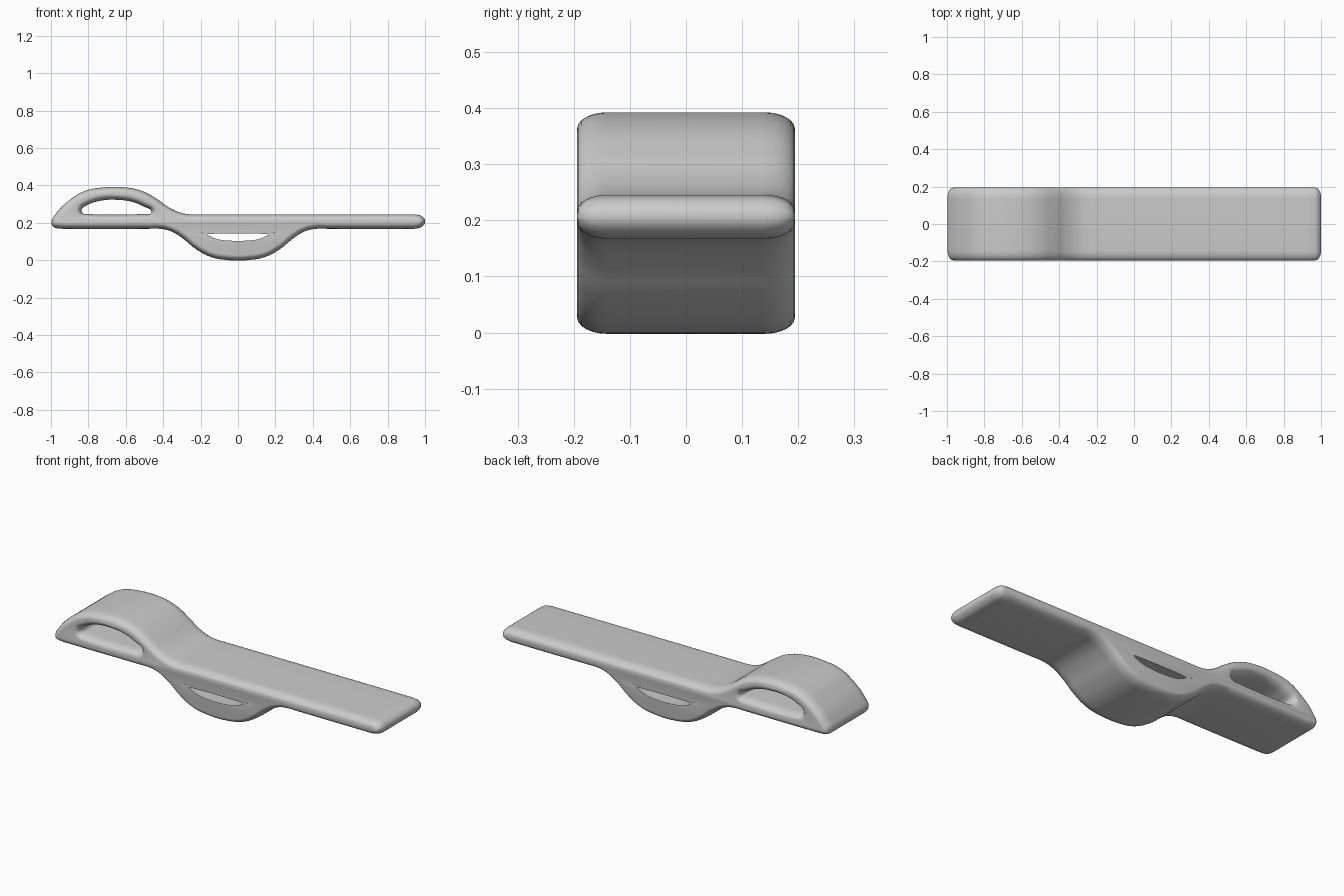
import bpy
import bmesh

if "Cube" in bpy.data.objects:
    bpy.data.objects.remove(bpy.data.objects["Cube"], do_unlink=True)

HALF_WIDTH, FLAT_HALF, ROUND = 0.194, 0.14, 0.029

# Side outline of the plank with an arch above and a cradle below
cradle = [(0.48, 0.168), (0.42, 0.168), (0.36, 0.155), (0.3, 0.12), (0.23, 0.063),
          (0.15, 0.019), (0.07, 0.002)]
outline = [(-0.997, 0.2), (-0.978, 0.243), (-0.9, 0.322), (-0.82, 0.37), (-0.73, 0.388),
           (-0.59, 0.388), (-0.5, 0.365), (-0.43, 0.325), (-0.36, 0.277), (-0.3, 0.252),
           (-0.25, 0.245), (-0.2, 0.245), (0.9, 0.245), (0.95, 0.244), (0.985, 0.234),
           (1.0, 0.207), (0.985, 0.18), (0.95, 0.169), (0.9, 0.168)]
outline += cradle + [(-x, z) for x, z in reversed(cradle)]
outline += [(-0.9, 0.168), (-0.95, 0.169), (-0.985, 0.177)]

# Openings through the arch and the cradle
arch_hole = [(-0.8, 0.247), (-0.832, 0.254), (-0.835, 0.272), (-0.8, 0.297), (-0.74, 0.317),
             (-0.65, 0.323), (-0.56, 0.31), (-0.5, 0.285), (-0.463, 0.262),
             (-0.468, 0.25), (-0.5, 0.247)]
half_hole = [(0.19, 0.168), (0.222, 0.163), (0.222, 0.147), (0.18, 0.113), (0.12, 0.086),
             (0.05, 0.076)]
cradle_hole = half_hole + [(-x, z) for x, z in reversed(half_hole)]


def add_loop(curve, points):
    spline = curve.splines.new('BEZIER')
    spline.bezier_points.add(len(points) - 1)
    for p, (x, z) in zip(spline.bezier_points, points):
        p.co = (x, z, 0)
        p.handle_left_type = p.handle_right_type = 'AUTO'
    spline.use_cyclic_u = True
    spline.resolution_u = 6


# Filled profile with rounded rims
curve = bpy.data.curves.new("profile", 'CURVE')
curve.dimensions = '2D'
curve.fill_mode = 'BOTH'
for loop in (outline, arch_hole, cradle_hole):
    add_loop(curve, loop)
curve.extrude = FLAT_HALF
curve.bevel_depth = ROUND
curve.bevel_resolution = 5
curve.offset = -ROUND
profile = bpy.data.objects.new("profile", curve)
bpy.context.collection.objects.link(profile)
graph = bpy.context.evaluated_depsgraph_get()
mesh = bpy.data.meshes.new_from_object(profile.evaluated_get(graph))
bpy.data.objects.remove(profile, do_unlink=True)

# Stand the profile up and stretch the rims into soft elliptical edges
bm = bmesh.new()
bm.from_mesh(mesh)
stretch = (HALF_WIDTH - FLAT_HALF) / ROUND
for v in bm.verts:
    x, z, depth = v.co
    over = max(abs(depth) - FLAT_HALF, 0) * stretch
    side = min(abs(depth), FLAT_HALF) + over
    v.co = (x, -side if depth > 0 else side, z)
bmesh.ops.remove_doubles(bm, verts=bm.verts, dist=0.0003)
bmesh.ops.recalc_face_normals(bm, faces=bm.faces)
bm.to_mesh(mesh)
bm.free()

grey = bpy.data.materials.new("light grey")
grey.use_nodes = True
grey.diffuse_color = (0.6, 0.6, 0.6, 1)
grey.node_tree.nodes["Principled BSDF"].inputs["Base Color"].default_value = (0.6, 0.6, 0.6, 1)
mesh.materials.clear()
mesh.materials.append(grey)

body = bpy.data.objects.new("wave_plank", mesh)
bpy.context.collection.objects.link(body)
bpy.context.view_layer.objects.active = body
body.select_set(True)
bpy.ops.object.shade_smooth_by_angle(angle=0.9)
